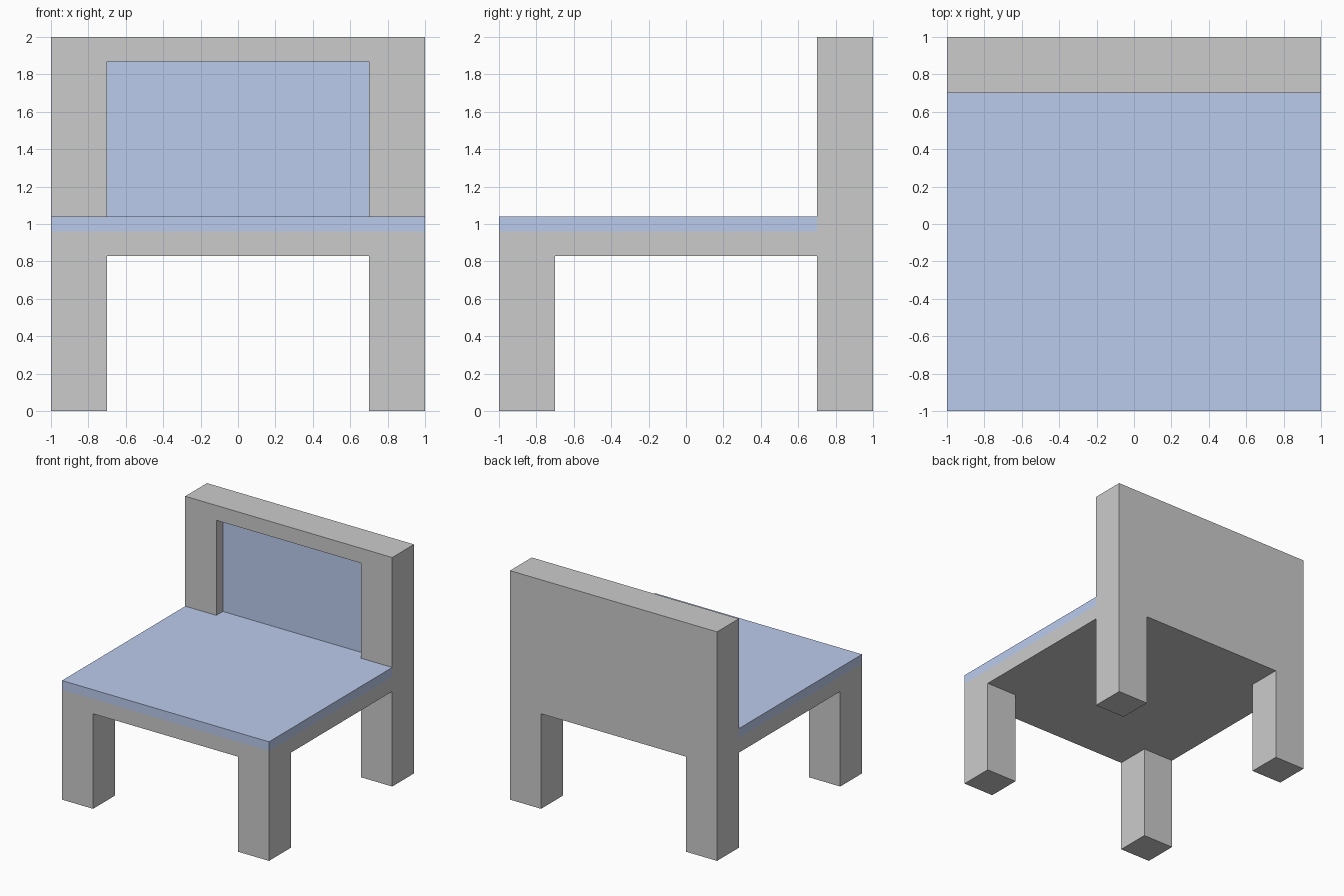
import bpy
import bmesh
from mathutils import Vector

if "Cube" in bpy.data.objects:
    bpy.data.objects.remove(bpy.data.objects["Cube"])

LEG = 0.70      # inner face of legs and front of backrest
UNDER = 0.83    # underside of the seat frame
DECK = 0.96     # top of the frame, under the cushion
SEAT = 1.04     # top of the cushion
PANEL = 0.79    # front of the back pad
RECESS_TOP = 1.87

blue = bpy.data.materials.new("blue_fabric")
blue.diffuse_color = (0.5, 0.6, 0.85, 1.0)
blue.use_nodes = True
blue.node_tree.nodes["Principled BSDF"].inputs["Base Color"].default_value = blue.diffuse_color


def prism(name, outline, axis, low, high, material=None):
    """Extrude a 2D outline along an axis ('X', 'Y' or 'Z') from low to high."""
    index = "XYZ".index(axis)

    def point(p):
        coords = list(p)
        coords.insert(index, low)
        return coords

    bm = bmesh.new()
    face = bm.faces.new([bm.verts.new(point(p)) for p in outline])
    grown = bmesh.ops.extrude_face_region(bm, geom=[face])["geom"]
    for v in grown:
        if isinstance(v, bmesh.types.BMVert):
            v.co[index] = high
    bmesh.ops.recalc_face_normals(bm, faces=bm.faces[:])
    mesh = bpy.data.meshes.new(name)
    bm.to_mesh(mesh)
    bm.free()
    if material:
        mesh.materials.append(material)
    obj = bpy.data.objects.new(name, mesh)
    bpy.context.collection.objects.link(obj)
    return obj


def rect(a0, b0, a1, b1):
    return [(a0, b0), (a1, b0), (a1, b1), (a0, b1)]


def cut(target, cutter):
    """Subtract the cutter, then remove it."""
    cutter.hide_render = True
    mod = target.modifiers.new("cut", 'BOOLEAN')
    mod.operation = 'DIFFERENCE'
    mod.solver = 'EXACT'
    mod.object = cutter
    bpy.context.view_layer.objects.active = target
    bpy.ops.object.modifier_apply(modifier=mod.name)
    bpy.data.objects.remove(cutter)


# Frame: side silhouette with legs, seat deck and backrest
frame = prism("chair_frame", [
    (-1, 0), (-LEG, 0), (-LEG, UNDER), (LEG, UNDER), (LEG, 0), (1, 0),
    (1, 2), (LEG, 2), (LEG, DECK), (-1, DECK)], 'X', -1, 1)

# Gap between left and right legs
cut(frame, prism("leg_gap", rect(-LEG, -0.2, LEG, UNDER), 'Y', -1.2, 1.2))

# Recess in the front of the backrest
cut(frame, prism("back_recess", rect(-LEG, DECK, LEG, RECESS_TOP),
                 'Y', 0.5, PANEL + 0.02))

# Seat cushion with a tongue running into the recess
prism("seat_cushion", [
    (-1, -1), (1, -1), (1, LEG), (LEG, LEG), (LEG, PANEL),
    (-LEG, PANEL), (-LEG, LEG), (-1, LEG)], 'Z', DECK, SEAT, blue)

# Back pad lining the recess
prism("back_pad", rect(-LEG, DECK, LEG, RECESS_TOP),
      'Y', PANEL, PANEL + 0.02, blue)
